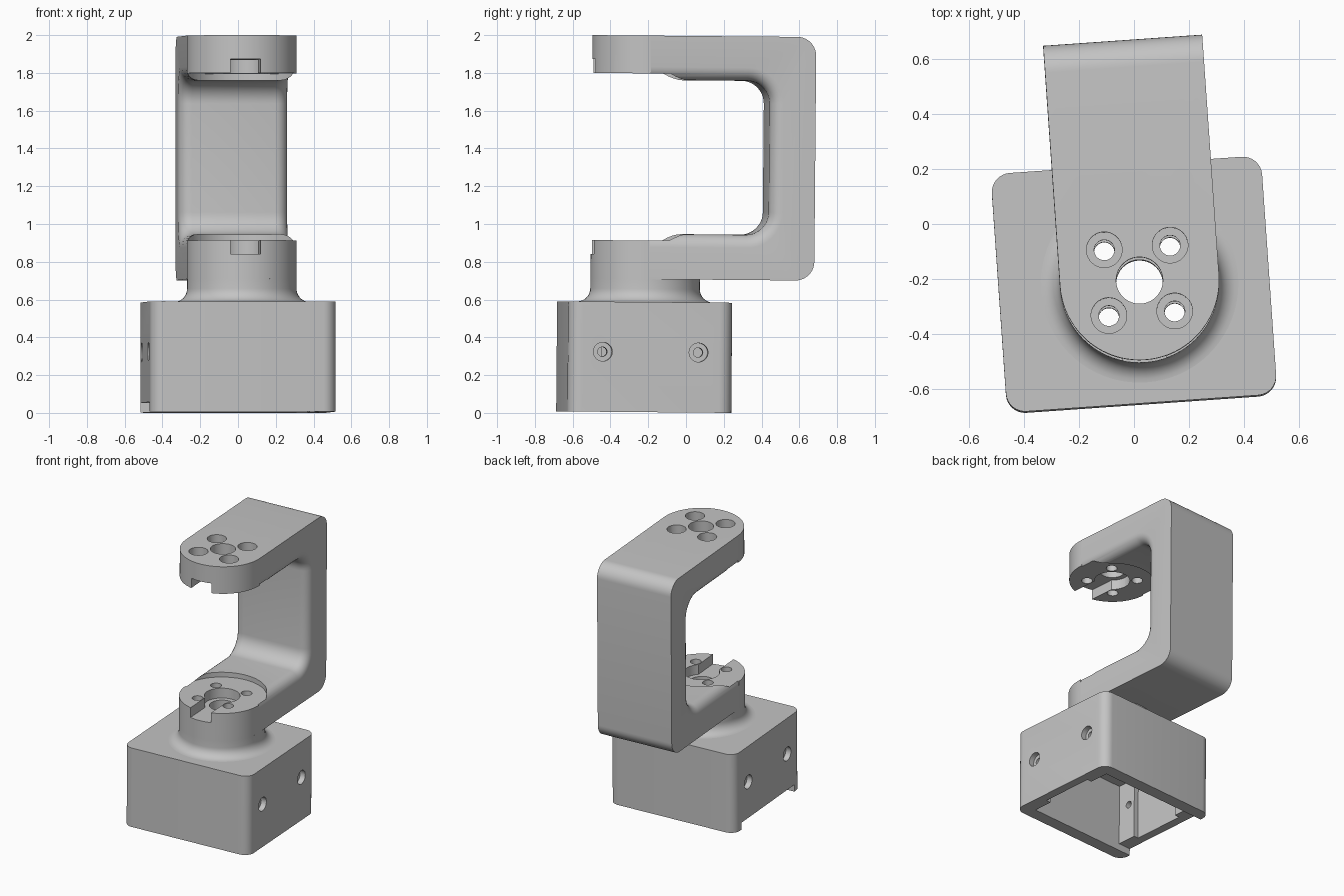
import bpy, bmesh
from math import sin, cos, pi, radians
from mathutils import Matrix

if "Cube" in bpy.data.objects:
    bpy.data.objects.remove(bpy.data.objects["Cube"], do_unlink=True)

grey = bpy.data.materials.new("plain grey")
grey.use_nodes = True
grey.diffuse_color = (0.55, 0.55, 0.55, 1)
grey.node_tree.nodes["Principled BSDF"].inputs["Base Color"].default_value = grey.diffuse_color

# Main dimensions, measured around the axis of the round pads
R = 0.29                       # half width of the arm and radius of the pads
BACK, THICK = 0.877, 0.24      # rear face and thickness of the arm
LOW, HIGH = 0.708, 1.9975      # underside and top of the arm
PAD_LOW, PAD_HIGH = 0.9125, 1.7975
BOX_X, BOX_TOP = -0.02, 0.587
HALF_W, HALF_D = 0.493, 0.435
PLACE = (Matrix.Translation((0.02, -0.2225, 0)) @ Matrix.Rotation(radians(-0.5), 4, 'X')
         @ Matrix.Rotation(radians(4), 4, 'Z'))


def arc(cx, cy, r, start, end, n=10):
    angles = [radians(start + (end - start) * i / n) for i in range(n + 1)]
    return [(cx + r * cos(a), cy + r * sin(a)) for a in angles]


def make(name, bm):
    bmesh.ops.recalc_face_normals(bm, faces=bm.faces)
    mesh = bpy.data.meshes.new(name)
    bm.to_mesh(mesh)
    bm.free()
    mesh.materials.append(grey)
    ob = bpy.data.objects.new(name, mesh)
    bpy.context.scene.collection.objects.link(ob)
    return ob


def extrude(points, vector):
    bm = bmesh.new()
    face = bm.faces.new([bm.verts.new(p) for p in points])
    new = bmesh.ops.extrude_face_region(bm, geom=[face], use_keep_orig=True)["geom"]
    bmesh.ops.translate(bm, vec=vector, verts=[v for v in new if isinstance(v, bmesh.types.BMVert)])
    return bm


def prism(name, plan, z0, z1):
    return make(name, extrude([(x, y, z0) for x, y in plan], (0, 0, z1 - z0)))


def block(name, x0, x1, y0, y1, z0, z1):
    return prism(name, [(x0, y0), (x1, y0), (x1, y1), (x0, y1)], z0, z1)


def disc(name, x, y, r, z0, z1, sides=48):
    return prism(name, arc(x, y, r, 0, 360, sides)[:-1], z0, z1)


def rod_x(name, y, z, r, x0, x1):
    ring = arc(y, z, r, 0, 360, 32)[:-1]
    return make(name, extrude([(x0, a, b) for a, b in ring], (x1 - x0, 0, 0)))


def activate(ob):
    for other in bpy.context.view_layer.objects:
        other.select_set(False)
    ob.select_set(True)
    bpy.context.view_layer.objects.active = ob


def cut(ob, cutters):
    activate(ob)
    for cutter in cutters:
        cutter.hide_render = True
        mod = ob.modifiers.new("cut", 'BOOLEAN')
        mod.operation, mod.solver, mod.object = 'DIFFERENCE', 'EXACT', cutter
        bpy.ops.object.modifier_apply(modifier=mod.name)


# C-shaped arm with rounded inner rims
inner_y, top_in, low_in = BACK - THICK, HIGH - 0.235, LOW + THICK
outer_r, inner_r = 0.1, 0.12
side = [(0, LOW)]
side += arc(BACK - outer_r, LOW + outer_r, outer_r, -90, 0)
side += arc(BACK - outer_r, HIGH - outer_r, outer_r, 0, 90)
side += [(0, HIGH), (0, top_in)]
side += arc(inner_y - inner_r, top_in - inner_r, inner_r, 90, 0)
side += arc(inner_y - inner_r, low_in + inner_r, inner_r, 0, -90)
side += [(0, low_in)]
bm = extrude([(-R, y, z) for y, z in side], (2 * R, 0, 0))


def on_inner_path(v):
    return v.co.y < inner_y + 0.001 and low_in - 0.001 < v.co.z < top_in + 0.001


rims = [e for e in bm.edges if all(on_inner_path(v) for v in e.verts)
        and abs(e.verts[0].co.x - e.verts[1].co.x) < 0.001]
bmesh.ops.bevel(bm, geom=rims, offset=0.07, segments=6, profile=0.5, affect='EDGES', clamp_overlap=False)
arm = make("arm", bm)

# Half-round pads at the arm tips
half_round = arc(0, 0, R, 180, 360, 40)
upper_pad = prism("upper_pad", half_round, PAD_HIGH, HIGH)
lower_pad = prism("lower_pad", half_round, LOW, PAD_LOW)

# Round column with a flared foot
flare = 0.07
profile = [(R, LOW)] + arc(R + flare, BOX_TOP + flare, flare, 180, 270, 8)
bm = bmesh.new()
sides = 72
rings = [[bm.verts.new((r * cos(2 * pi * i / sides), r * sin(2 * pi * i / sides), z))
          for i in range(sides)] for r, z in profile]
for a, b in zip(rings, rings[1:]):
    for i in range(sides):
        j = (i + 1) % sides
        bm.faces.new((a[i], a[j], b[j], b[i]))
bm.faces.new(rings[0])
bm.faces.new(rings[-1])
column = make("column", bm)

# Housing with rounded upright corners
corner = 0.07
cx, cy = HALF_W - corner, HALF_D - corner
plan = []
for sx, sy, start in ((1, 1, 0), (-1, 1, 90), (-1, -1, 180), (1, -1, 270)):
    plan += arc(BOX_X + sx * cx, sy * cy, corner, start, start + 90, 8)
housing = prism("housing", plan, 0.004, BOX_TOP)

# Cutters for the pads: bores, screw holes, countersinks and key slot
screws = [(sx * 0.12, sy * 0.12) for sx in (-1, 1) for sy in (-1, 1)]
recess = disc("recess_cutter", 0, 0, 0.3, PAD_LOW, PAD_HIGH, 72)
bores = [disc("bore_cutter", 0, 0, 0.085, 0.2, 2.2)]
seat = disc("seat_cutter", 0, 0, 0.12, 0.84, 1.87)
slot = block("slot_cutter", -0.08, 0.08, -0.5, 0.05, 0.84, 1.87)
top_sinks, low_sinks = [], []
for x, y in screws:
    bores.append(disc("screw_cutter", x, y, 0.037, 0.2, 2.2, 32))
    top_sinks.append(disc("top_sink_cutter", x, y, 0.065, 1.87, 2.2, 32))
    low_sinks.append(disc("low_sink_cutter", x, y, 0.065, 0.2, 0.8, 32))

# Cutters for the housing: cavity, pockets, cable notch and side screws
cavity = [block("cavity_cutter", BOX_X - 0.393, BOX_X + 0.393, -0.345, 0.345, -0.1, 0.5),
          block("pocket_cutter", BOX_X - 0.43, BOX_X + 0.43, -0.2, 0.2, -0.1, 0.45),
          block("notch_cutter", -0.7, -0.3, -0.345, 0.345, -0.1, 0.055)]
for y in (-0.254, 0.254):
    cavity.append(rod_x("side_screw_cutter", y, 0.322, 0.025, -0.7, 0.7))
    for s in (-1, 1):
        face = BOX_X + s * HALF_W
        cavity.append(rod_x("side_sink_cutter", y, 0.322, 0.05, face - s * 0.04, face + s * 0.1))

cut(arm, [recess, seat, slot] + bores + top_sinks + low_sinks)
cut(upper_pad, [seat, slot] + bores + top_sinks)
cut(lower_pad, [seat, slot] + bores + low_sinks)
cut(column, bores + low_sinks)
cut(housing, cavity + bores + low_sinks)

for helper in [recess, seat, slot] + bores + top_sinks + low_sinks + cavity:
    bpy.data.objects.remove(helper, do_unlink=True)

# Smooth the round faces and set the slight lean and turn
for part in (arm, upper_pad, lower_pad, column, housing):
    activate(part)
    bpy.ops.object.shade_smooth_by_angle(angle=radians(30))
    part.matrix_world = PLACE
